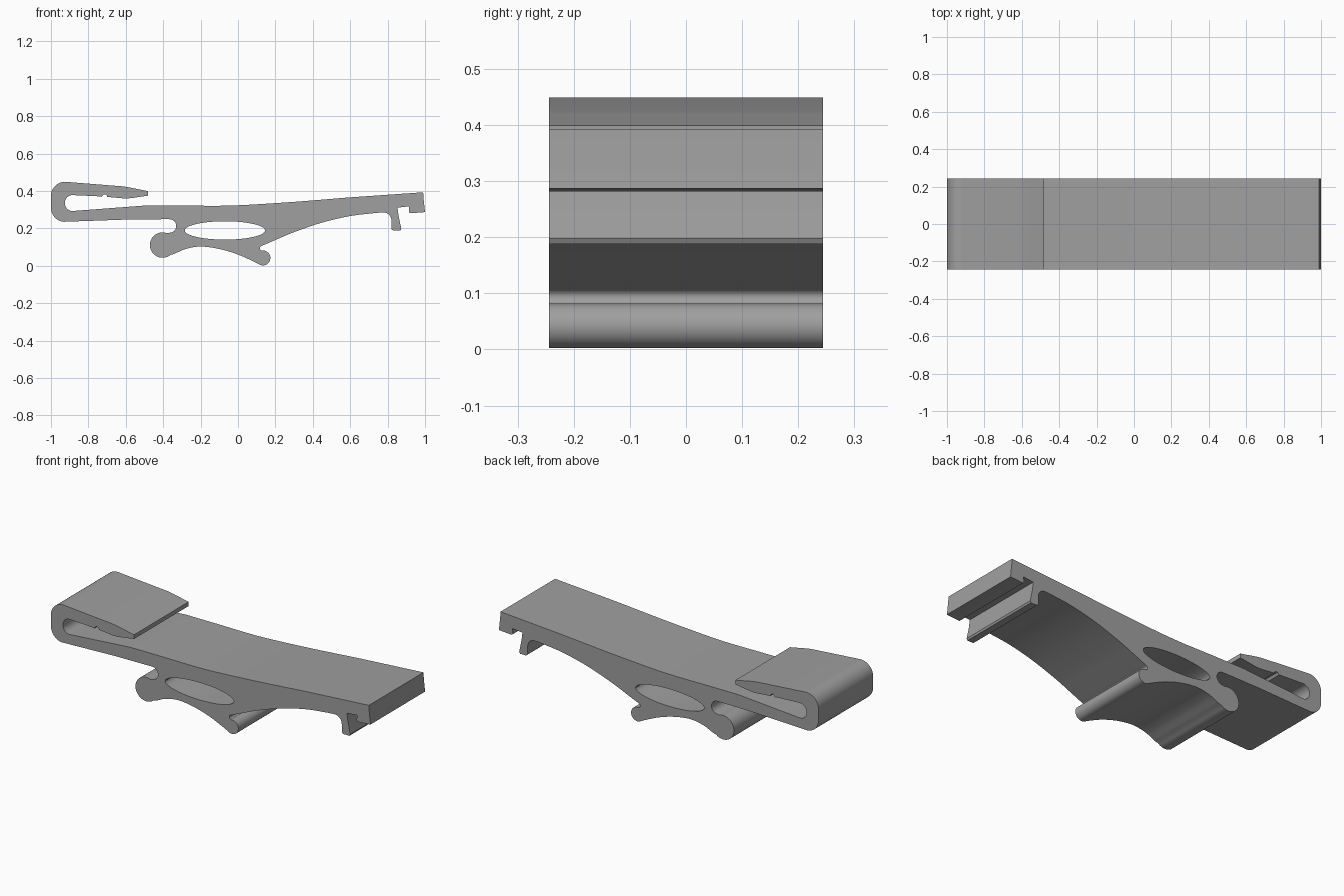
import bpy, bmesh, math
from mathutils import Vector

if "Cube" in bpy.data.objects:
    bpy.data.objects.remove(bpy.data.objects["Cube"])

HALF_DEPTH = 0.244


def arc(cx, cz, r, a0, a1, n=10, rz=None):
    """Points on an arc from angle a0 to a1, in degrees."""
    rz = r if rz is None else rz
    out = []
    for i in range(n + 1):
        a = math.radians(a0 + (a1 - a0) * i / n)
        out.append((cx + r * math.cos(a), cz + rz * math.sin(a)))
    return out


def smooth(pts, n=6):
    """Smooth curve passing through the points."""
    p = [Vector(q) for q in pts]
    p = [2 * p[0] - p[1]] + p + [2 * p[-1] - p[-2]]
    out = []
    for a, b, c, d in zip(p, p[1:], p[2:], p[3:]):
        for i in range(n):
            t = i / n
            out.append(tuple(0.5 * (2 * b + (c - a) * t + (2 * a - 5 * b + 4 * c - d) * t * t
                                    + (3 * b - a - 3 * c + d) * t ** 3)))
    return out + [tuple(p[-2])]


outline = []
# Hook: rounded back, tapering tongue, small notch and inner slot
outline += arc(-0.925, 0.31, 0.075, 265, 180)
outline += arc(-0.925, 0.374, 0.075, 180, 86)
outline += smooth([(-0.62, 0.425), (-0.59, 0.421), (-0.56, 0.415)], 3)
outline += [(-0.48, 0.399), (-0.48, 0.375)]
outline += smooth([(-0.57, 0.362), (-0.60, 0.36), (-0.63, 0.362)], 3)
outline += [(-0.695, 0.368)]
outline += arc(-0.713, 0.368, 0.014, 0, 180, 6)
outline += [(-0.735, 0.371)]
outline += arc(-0.885, 0.338, 0.04, 86, 180, 8)
outline += arc(-0.885, 0.333, 0.04, 180, 274, 8)
# Long arm top
outline += smooth([(-0.50, 0.322), (-0.3, 0.322), (-0.1, 0.321), (0.05, 0.326),
                   (0.3, 0.342), (0.6, 0.366)])
outline += [(0.99, 0.393), (0.992, 0.36), (1.0, 0.287)]
# Tip catch and hanging leg
outline += [(0.925, 0.281)] + arc(0.923, 0.291, 0.01, 250, 180, 4)
outline += [(0.916, 0.318), (0.853, 0.311), (0.858, 0.27), (0.873, 0.198), (0.868, 0.188)]
outline += [(0.83, 0.188), (0.821, 0.196), (0.821, 0.24)]
outline += arc(0.778, 0.243, 0.042, 0, 90, 8)
# Arm underside sweeping down to the foot
outline += smooth([(0.74, 0.283), (0.6, 0.266), (0.45, 0.231), (0.3, 0.18), (0.2, 0.138), (0.13, 0.108)])
outline += arc(0.131, 0.094, 0.014, 120, 250, 6)
# Small round foot
outline += arc(0.133, 0.042, 0.04, 80, -110, 16)
# Arched base
outline += smooth([(0.09, 0.02), (0.0, 0.06), (-0.1, 0.09), (-0.2, 0.103),
                   (-0.28, 0.09), (-0.34, 0.064)])
# Large round foot and the concave groove above it
outline += arc(-0.403, 0.111, 0.068, -50, -292, 22)
outline += arc(-0.366, 0.213, 0.036, -90, 90, 12)
outline += [(-0.40, 0.249), (-0.60, 0.247)]

# Lens-shaped opening
opening = arc(-0.07, 0.189, 0.215, 0, 351, 39, 0.049)

# Fill the profile and extrude it across the width
bm = bmesh.new()
edges = []
for loop in (outline, opening):
    vs = [bm.verts.new((x, -HALF_DEPTH, z)) for x, z in loop]
    edges += [bm.edges.new((a, b)) for a, b in zip(vs, vs[1:] + vs[:1])]
bmesh.ops.triangle_fill(bm, use_beauty=True, use_dissolve=False, edges=edges)
res = bmesh.ops.extrude_face_region(bm, geom=bm.faces[:], use_keep_orig=True)
for v in res["geom"]:
    if isinstance(v, bmesh.types.BMVert):
        v.co.y = HALF_DEPTH
bmesh.ops.recalc_face_normals(bm, faces=bm.faces[:])

mesh = bpy.data.meshes.new("clip_body")
bm.to_mesh(mesh)
bm.free()
body = bpy.data.objects.new("clip_body", mesh)
bpy.context.collection.objects.link(body)

grey = bpy.data.materials.new("plain grey")
grey.diffuse_color = (0.35, 0.35, 0.35, 1)
grey.use_nodes = True
grey.node_tree.nodes["Principled BSDF"].inputs["Base Color"].default_value = grey.diffuse_color
mesh.materials.append(grey)

bpy.context.view_layer.objects.active = body
body.select_set(True)
bpy.ops.object.shade_smooth_by_angle(angle=math.radians(30))
